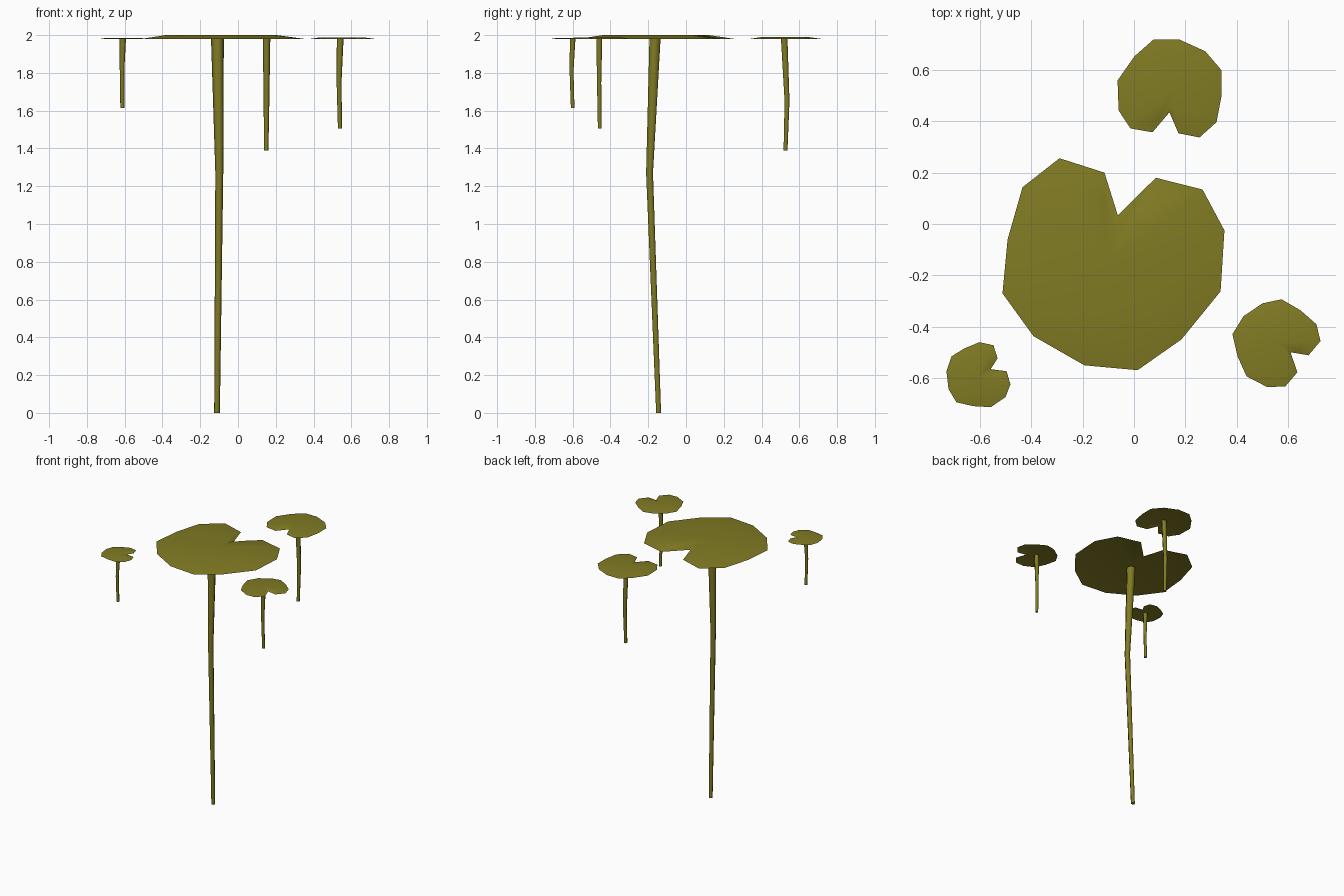
import bpy, bmesh, math
from mathutils import Vector

if "Cube" in bpy.data.objects:
    bpy.data.objects.remove(bpy.data.objects["Cube"])

green = bpy.data.materials.new("olive_green")
green.diffuse_color = (0.22, 0.20, 0.017, 1)
green.use_nodes = True
green.node_tree.nodes["Principled BSDF"].inputs["Base Color"].default_value = green.diffuse_color

RIM_Z = 1.98


def finish(bm, name):
    bmesh.ops.recalc_face_normals(bm, faces=bm.faces)
    me = bpy.data.meshes.new(name)
    bm.to_mesh(me)
    bm.free()
    me.materials.append(green)
    me.shade_smooth()
    ob = bpy.data.objects.new(name, me)
    bpy.context.collection.objects.link(ob)
    return ob


def leaf(name, outline, centre, rise):
    """Notched, gently domed leaf: rim, raised inner ring, centre point."""
    bm = bmesh.new()
    c = Vector((*centre, RIM_Z + rise))
    rim = [bm.verts.new((x, y, RIM_Z)) for x, y in outline]
    ring = []
    for v in rim:
        p = c.lerp(v.co, 0.68)
        ring.append(bm.verts.new((p.x, p.y, c.z)))
    mid = bm.verts.new(c)
    n = len(rim)
    for i in range(n):
        j = (i + 1) % n
        bm.faces.new((rim[j], rim[i], ring[i], ring[j]))
        bm.faces.new((ring[j], ring[i], mid))
    ob = finish(bm, name)
    # the sheet faces upwards
    if ob.data.polygons[0].normal.z < 0:
        ob.data.flip_normals()


def stem(name, path, sides=6):
    """Tapered tube through (x, y, z, radius) stations."""
    bm = bmesh.new()
    rings = []
    for x, y, z, r in path:
        rings.append([bm.verts.new((x + r * math.cos(math.tau * k / sides),
                                    y + r * math.sin(math.tau * k / sides), z))
                      for k in range(sides)])
    for a, b in zip(rings, rings[1:]):
        for k in range(sides):
            m = (k + 1) % sides
            bm.faces.new((a[k], a[m], b[m], b[k]))
    bm.faces.new(rings[0])
    bm.faces.new(rings[-1])
    finish(bm, name)
    bpy.data.objects[name].data.set_sharp_from_angle(angle=math.radians(65))


# Large middle leaf, notch at the back
leaf("large_leaf", [
    (-.29, .256), (-.115, .20), (-.063, .034), (.085, .18), (.267, .134),
    (.352, -.025), (.337, -.262), (.185, -.449), (.014, -.569), (-.193, -.55),
    (-.391, -.437), (-.512, -.27), (-.492, -.06), (-.434, .143)],
    (-.11, -.163), 0.02)
stem("large_stem", [(-.111, -.145, 0, .015), (-.099, -.193, 1.27, .021),
                    (-.109, -.164, 1.985, .034)])

# Back leaf
leaf("back_leaf", [
    (.076, .718), (.177, .718), (.278, .672), (.341, .598), (.341, .50),
    (.321, .396), (.255, .337), (.173, .353), (.138, .435), (.072, .357),
    (-.014, .372), (-.06, .442), (-.064, .559), (.002, .653)],
    (.151, .52), 0.009)
stem("back_stem", [(.149, .527, 1.39, .012), (.151, .535, 1.65, .015),
                   (.151, .52, 1.982, .02)])

# Right leaf
leaf("right_leaf", [
    (.574, -.293), (.648, -.336), (.71, -.39), (.726, -.456), (.679, -.511),
    (.609, -.499), (.636, -.577), (.589, -.632), (.519, -.635), (.438, -.593),
    (.403, -.515), (.383, -.429), (.426, -.359), (.50, -.309)],
    (.541, -.459), 0.008)
stem("right_stem", [(.54, -.457, 1.505, .011), (.535, -.46, 1.75, .013),
                    (.541, -.459, 1.982, .018)])

# Left leaf
leaf("left_leaf", [
    (-.601, -.46), (-.547, -.472), (-.531, -.523), (-.558, -.565), (-.496, -.573),
    (-.481, -.624), (-.50, -.674), (-.558, -.713), (-.625, -.709), (-.691, -.694),
    (-.722, -.643), (-.73, -.573), (-.71, -.515), (-.66, -.484)],
    (-.61, -.60), 0.006)
stem("left_stem", [(-.612, -.60, 1.615, .011), (-.614, -.606, 1.81, .012),
                   (-.61, -.60, 1.982, .017)])
